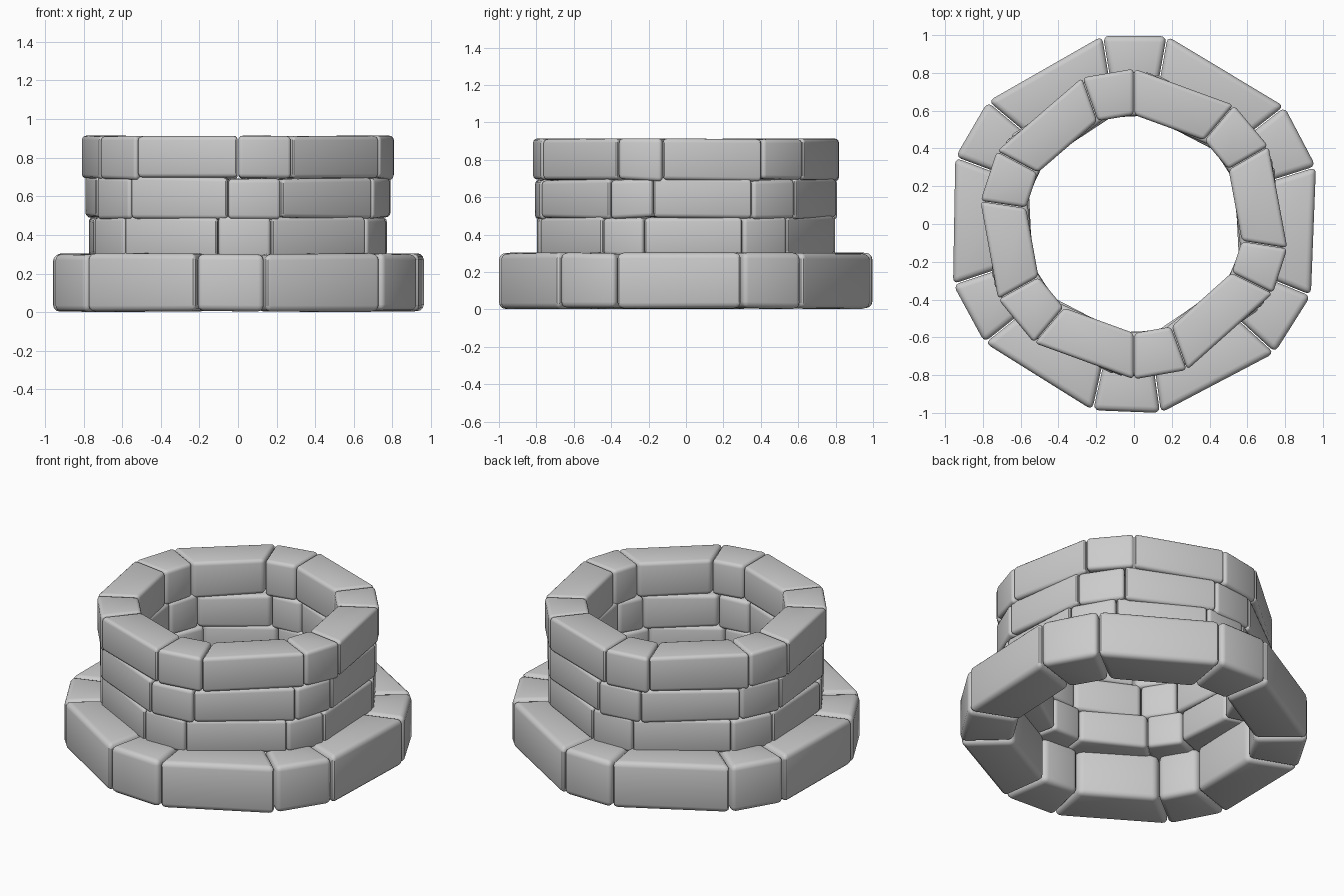
import bpy, bmesh, random
from math import radians, cos, sin
from mathutils import Vector

if "Cube" in bpy.data.objects:
    bpy.data.objects.remove(bpy.data.objects["Cube"])

random.seed(4)


def stone(bm, a0, a1, r_in, r_out, z0, z1, gap, bevel, wob_bottom, wob_top):
    """One wedge-shaped block between two joint angles, with rounded edges."""
    part = bmesh.new()
    p0, p1 = (Vector((cos(radians(a)), sin(radians(a)), 0)) for a in (a0, a1))
    t = (p1 - p0).normalized() * gap
    plan = [p0 * r_in + t, p0 * r_out + t, p1 * r_out - t, p1 * r_in - t]
    rings = []
    for z, wob in ((z0, wob_bottom), (z1, wob_top)):
        d0, d1 = (random.uniform(-wob, wob) for _ in range(2))
        rings.append([part.verts.new((p.x, p.y, z + d))
                      for p, d in zip(plan, (d0, d0, d1, d1))])
    lo, hi = rings
    part.faces.new(lo[::-1])
    part.faces.new(hi)
    for i in range(4):
        j = (i + 1) % 4
        part.faces.new((lo[i], lo[j], hi[j], hi[i]))
    bmesh.ops.recalc_face_normals(part, faces=part.faces[:])
    bmesh.ops.bevel(part, geom=part.edges[:], offset=bevel, segments=3,
                    profile=0.5, affect='EDGES', clamp_overlap=True)
    tmp = bpy.data.meshes.new("tmp")
    part.to_mesh(tmp)
    part.free()
    bm.from_mesh(tmp)
    bpy.data.meshes.remove(tmp)


def course(name, joints, **kw):
    """A full ring of stones, one between each pair of joint angles."""
    bm = bmesh.new()
    for a0, a1 in zip(joints, joints[1:] + [joints[0] + 360]):
        stone(bm, a0, a1, **kw)
    me = bpy.data.meshes.new(name)
    bm.to_mesh(me)
    bm.free()
    ob = bpy.data.objects.new(name, me)
    bpy.context.collection.objects.link(ob)
    bpy.context.view_layer.objects.active = ob
    ob.select_set(True)
    bpy.ops.object.shade_smooth_by_angle(angle=radians(35))
    ob.select_set(False)


# Wide footing ring
footing = [-161.5, -141.5, -102.5, -82, -42.5, -22, 17.5, 38, 80, 99.5, 140, 159.5]
course("footing_stones", footing, r_in=0.70, r_out=1.01, z0=0.005, z1=0.302,
       gap=0.003, bevel=0.032, wob_bottom=0.004, wob_top=0.004)

# Three wall courses, each turned a little from the one below
wall = [-151, -130, -90, -70, -26.5, -9, 30, 50, 90, 109.5, 152, 171.5]
rows = (("lower_wall_stones", 0.285, 0.495, -7.5, 0.805, 0.008),
        ("middle_wall_stones", 0.487, 0.698, -3.8, 0.812, 0.009),
        ("rim_stones", 0.690, 0.912, 0.0, 0.822, 0.002))
for name, z0, z1, turn, r_out, wob in rows:
    course(name, [a + turn for a in wall], r_in=0.578, r_out=r_out, z0=z0, z1=z1,
           gap=0.002, bevel=0.022, wob_bottom=0.008, wob_top=wob)
